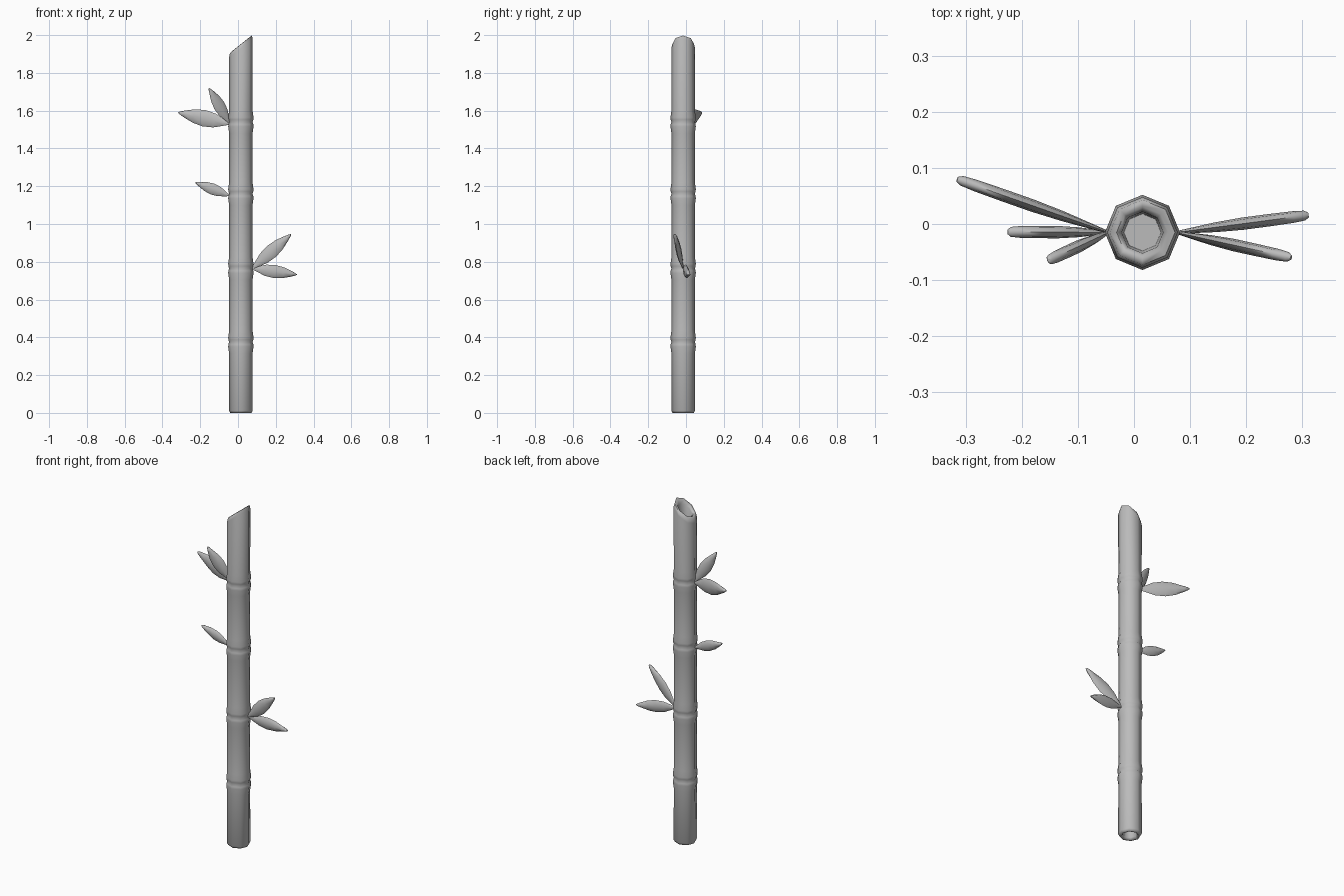
import bpy, bmesh, math
from mathutils import Vector

if "Cube" in bpy.data.objects:
    bpy.data.objects.remove(bpy.data.objects["Cube"])

grey = bpy.data.materials.new("plain grey")
grey.use_nodes = True
grey.diffuse_color = (0.5, 0.5, 0.5, 1)
grey.node_tree.nodes["Principled BSDF"].inputs["Base Color"].default_value = (0.5, 0.5, 0.5, 1)


def loft(name, rings, angle):
    """Skin a list of equal point rings, close both ends and smooth."""
    bm = bmesh.new()
    rows = [[bm.verts.new(p) for p in ring] for ring in rings]
    n = len(rows[0])
    for a, b in zip(rows, rows[1:]):
        for i in range(n):
            j = (i + 1) % n
            bm.faces.new((a[i], a[j], b[j], b[i]))
    bm.faces.new(rows[0][::-1])
    bm.faces.new(rows[-1])
    bmesh.ops.recalc_face_normals(bm, faces=bm.faces)
    mesh = bpy.data.meshes.new(name)
    bm.to_mesh(mesh)
    bm.free()
    mesh.materials.append(grey)
    obj = bpy.data.objects.new(name, mesh)
    bpy.context.collection.objects.link(obj)
    bpy.ops.object.select_all(action='DESELECT')
    obj.select_set(True)
    bpy.context.view_layer.objects.active = obj
    bpy.ops.object.shade_smooth_by_angle(angle=math.radians(angle))
    return obj


CENTRE = Vector((0.015, -0.015, 0))
SLOPE = 0.8


def stalk_ring(r, z, slant=0):
    ring = []
    for i in range(8):
        a = i * math.tau / 8
        x, y = r * math.cos(a), r * math.sin(a)
        ring.append(CENTRE + Vector((x, y, z + slant * x)))
    return ring


# Hollow stalk: bottom recess, outer wall with paired ridges, slanted top recess
profile = [(0.035, 0.1), (0.038, 0.012), (0.046, 0.0), (0.056, 0.0), (0.063, 0.012)]
for node in (0.375, 0.765, 1.16, 1.54):
    profile += [(0.062, node - 0.06), (0.067, node - 0.025), (0.066, node - 0.012),
                (0.062, node), (0.066, node + 0.012), (0.067, node + 0.025),
                (0.062, node + 0.06)]
rings = [stalk_ring(r, z) for r, z in profile]
rings += [stalk_ring(r, z, SLOPE) for r, z in
          ((0.063, 1.93), (0.058, 1.951), (0.046, 1.952), (0.037, 1.935))]
rings.append(stalk_ring(0.033, 1.83))
loft("stalk", rings, 75)


# Leaves: thin upright blades, widest in the middle with a blunt tip
BLADE = ((0, 0.1, 0.2), (0.12, 0.42, 0.45), (0.3, 0.85, 0.8), (0.5, 1, 1),
         (0.7, 0.82, 1), (0.88, 0.42, 0.95), (0.97, 0.18, 0.8), (1, 0.06, 0.4))


def leaf(name, base, tip, width, thick=0.022):
    base, tip = Vector(base), Vector(tip)
    along = tip - base
    side = along.cross(Vector((0, 0, 1))).normalized()
    up = side.cross(along).normalized()
    rings = []
    for t, w, d in BLADE:
        ring = []
        for i in range(8):
            a = i * math.tau / 8
            ring.append(base + along * t + up * (math.cos(a) * w * width / 2)
                        + side * (math.sin(a) * d * thick / 2))
        rings.append(ring)
    loft(name, rings, 60)


leaf("upper_long_leaf", (-0.045, -0.015, 1.53), (-0.315, 0.08, 1.59), 0.088)
leaf("upper_short_leaf", (-0.045, -0.015, 1.535), (-0.153, -0.065, 1.718), 0.068)
leaf("middle_leaf", (-0.045, -0.015, 1.15), (-0.225, -0.014, 1.22), 0.06)
leaf("lower_raised_leaf", (0.075, -0.015, 0.765), (0.28, -0.06, 0.945), 0.075)
leaf("lower_drooping_leaf", (0.075, -0.015, 0.765), (0.311, 0.016, 0.732), 0.07)
